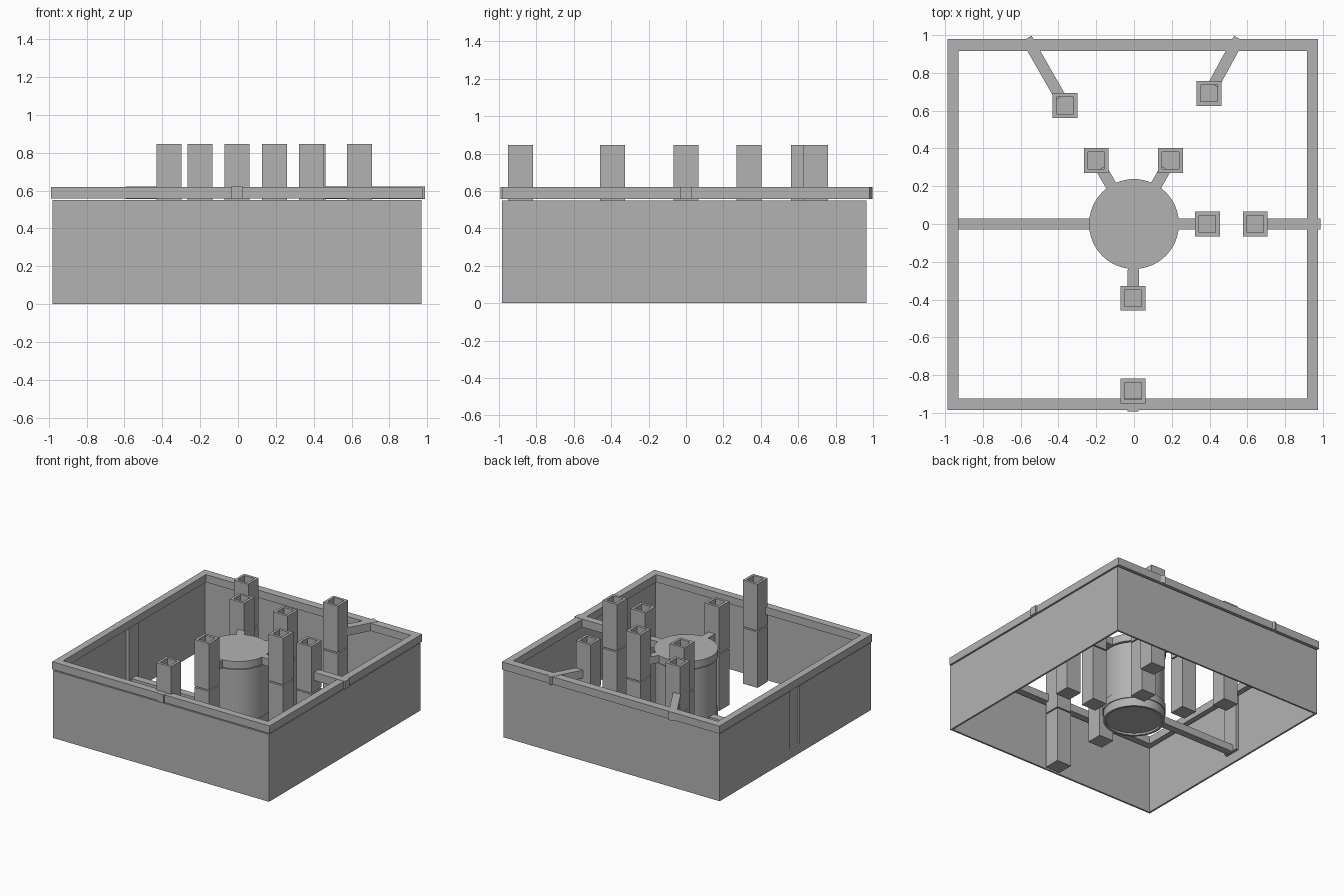
import bpy
import bmesh
import math
from mathutils import Matrix, Vector

cube = bpy.data.objects.get("Cube")
if cube:
    bpy.data.objects.remove(cube, do_unlink=True)

# Single grey material
GREY = 0.45
grey = bpy.data.materials.new("plain_grey")
grey.use_nodes = True
grey.diffuse_color = (GREY, GREY, GREY, 1)
grey.node_tree.nodes["Principled BSDF"].inputs["Base Color"].default_value = (GREY, GREY, GREY, 1)


def finish(name, bm):
    bmesh.ops.recalc_face_normals(bm, faces=bm.faces)
    mesh = bpy.data.meshes.new(name)
    bm.to_mesh(mesh)
    bm.free()
    mesh.materials.append(grey)
    ob = bpy.data.objects.new(name, mesh)
    bpy.context.collection.objects.link(ob)
    return ob


def add_box(bm, lo, hi):
    lo, hi = Vector(lo), Vector(hi)
    size = Matrix.Diagonal((*(hi - lo), 1))
    bmesh.ops.create_cube(bm, size=1, matrix=Matrix.Translation((lo + hi) / 2) @ size)


def box(name, lo, hi):
    bm = bmesh.new()
    add_box(bm, lo, hi)
    return finish(name, bm)


def frame(name, outer, inner, z0, z1):
    """Rectangular ring; each rectangle is (x0, y0, x1, y1)."""
    bm = bmesh.new()
    loops = []
    for (x0, y0, x1, y1), z in ((outer, z0), (outer, z1), (inner, z1), (inner, z0)):
        corners = ((x0, y0), (x1, y0), (x1, y1), (x0, y1))
        loops.append([bm.verts.new((x, y, z)) for x, y in corners])
    for a in range(4):
        b = (a + 1) % 4
        for i in range(4):
            j = (i + 1) % 4
            bm.faces.new((loops[a][i], loops[a][j], loops[b][j], loops[b][i]))
    return finish(name, bm)


def hollow_end(bm, up, rim, depth):
    """Sink a recess into the end cap facing up or down."""
    bm.normal_update()
    cap = max(bm.faces, key=lambda f: f.normal.z * up)
    bmesh.ops.inset_region(bm, faces=[cap], thickness=rim)
    bmesh.ops.translate(bm, verts=bmesh.ops.extrude_discrete_faces(
        bm, faces=[cap])["faces"][0].verts, vec=(0, 0, -up * depth))


def drum(name, radius, z0, z1, recess=False):
    bm = bmesh.new()
    bmesh.ops.create_cone(bm, cap_ends=True, segments=64, radius1=radius, radius2=radius,
                          depth=z1 - z0, matrix=Matrix.Translation((0, 0, (z0 + z1) / 2)))
    if recess:
        hollow_end(bm, -1, 0.02, 0.015)
    ob = finish(name, bm)
    bpy.ops.object.select_all(action="DESELECT")
    ob.select_set(True)
    bpy.context.view_layer.objects.active = ob
    bpy.ops.object.shade_smooth_by_angle(angle=math.radians(30))


def bar(name, start, end, z0, z1, width=0.06):
    """Flat bar between two plan points."""
    a, b = Vector(start), Vector(end)
    ob = box(name, (0, -width / 2, z0), ((b - a).length, width / 2, z1))
    d = b - a
    ob.matrix_world = Matrix.Translation((a.x, a.y, 0)) @ Matrix.Rotation(math.atan2(d.y, d.x), 4, "Z")


def post(name, x, y):
    h, split, top = 0.066, 0.46, 0.845
    box(name + "_lower", (x - h, y - h, 0), (x + h, y + h, split - 0.005))
    bm = bmesh.new()
    add_box(bm, (x - h, y - h, split + 0.005), (x + h, y + h, top))
    hollow_end(bm, 1, 0.03, 0.3)
    finish(name + "_upper", bm)


# Outer walls: three full sides plus a left side with a slot
X0, X1, Y0, Y1, WALL, T = -0.98, 0.97, -0.985, 0.965, 0.55, 0.015
SLOT, SILL = 0.065, 0.08
bm = bmesh.new()
add_box(bm, (X0, Y0, 0), (X1, Y0 + T, WALL))
add_box(bm, (X0, Y1 - T, 0), (X1, Y1, WALL))
add_box(bm, (X1 - T, Y0 + T, 0), (X1, Y1 - T, WALL))
add_box(bm, (X0, Y0 + T, 0), (X0 + T, -SLOT, WALL))
add_box(bm, (X0, SLOT, 0), (X0 + T, Y1 - T, WALL))
add_box(bm, (X0, -SLOT, 0), (X0 + T, SLOT, SILL))
finish("outer_walls", bm)

# Backing strip that closes the slot from inside
box("slot_panel", (X0 + T, -SLOT, SILL), (X0 + 0.04, SLOT, WALL))

# Rim floating just above the walls
RIM0, RIM1 = 0.558, 0.62
frame("top_rim", (-0.987, -0.985, 0.975, 0.98), (-0.93, -0.925, 0.917, 0.915), RIM0, RIM1)

# Central drum, its low collar and hub plate
drum("drum", 0.23, 0, WALL, recess=True)
drum("drum_collar", 0.237, 0.07, 0.13)
drum("hub_plate", 0.238, RIM0, RIM1)
bar("low_spoke", (-0.94, 0), (-0.2, 0), 0.07, 0.13)

# Inner posts tied to the hub
for i, p in enumerate([(0.388, 0), (0.193, 0.337), (-0.2, 0.337), (-0.005, -0.393)]):
    post(f"inner_post_{i}", *p)
    d = Vector(p).normalized()
    bar(f"inner_spoke_{i}", d * 0.2, Vector(p) - d * 0.05, RIM0, RIM1 - 0.001)

# Outer posts tied to the rim
outer = [((0.642, 0), (0.987, 0)), ((0.397, 0.692), (0.556, 0.982)),
         ((-0.365, 0.627), (-0.568, 0.982)), ((-0.005, -0.885), (-0.005, -0.993))]
for i, (p, end) in enumerate(outer):
    post(f"outer_post_{i}", *p)
    d = (Vector(end) - Vector(p)).normalized()
    bar(f"outer_spoke_{i}", Vector(p) + d * 0.05, end, RIM0 - 0.002, RIM1 + 0.002)
